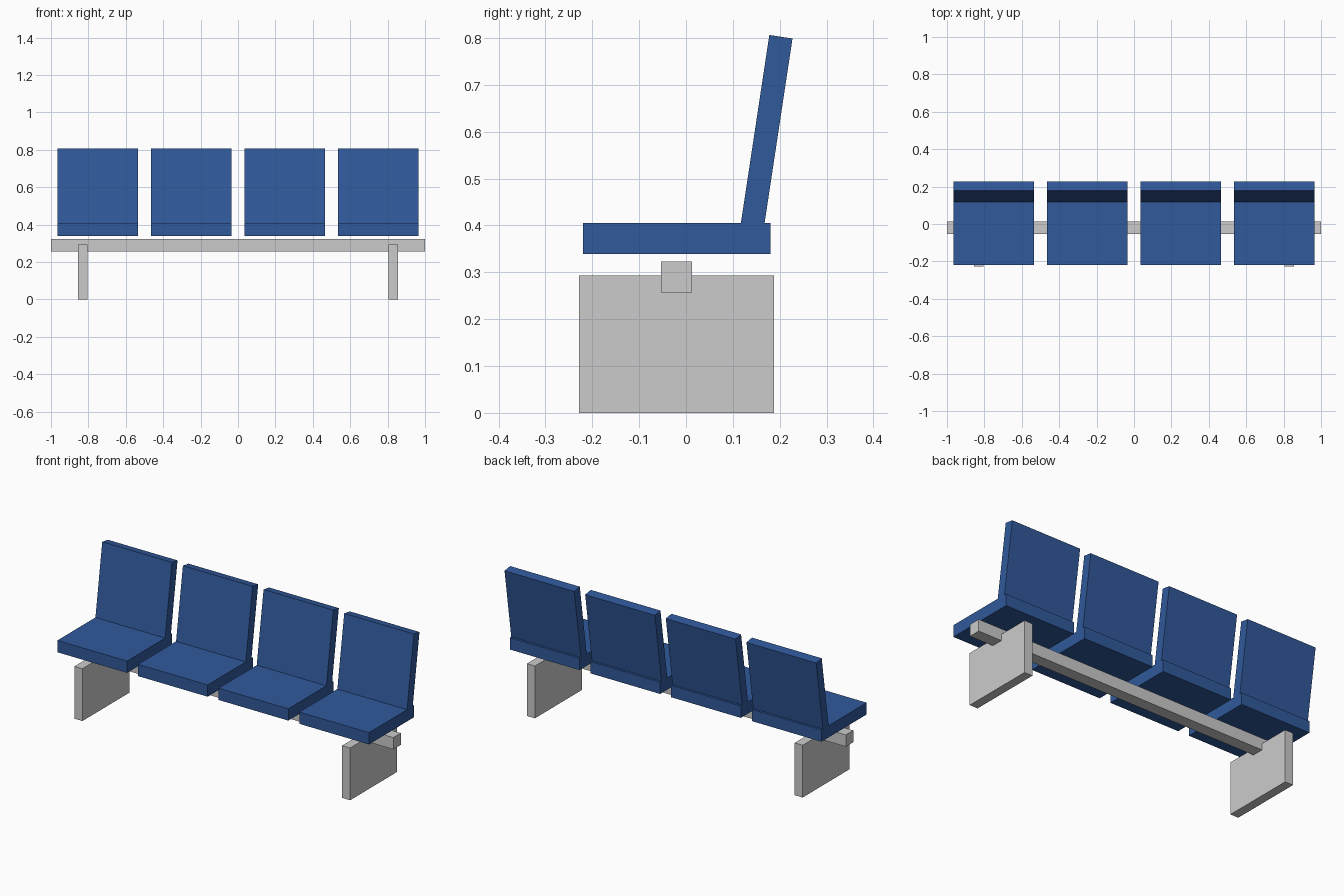
import bpy
import math
from mathutils import Matrix, Vector

if "Cube" in bpy.data.objects:
    bpy.data.objects.remove(bpy.data.objects["Cube"])

blue = bpy.data.materials.new("blue_upholstery")
blue.diffuse_color = (0.03, 0.10, 0.33, 1)
blue.use_nodes = True
blue.node_tree.nodes["Principled BSDF"].inputs["Base Color"].default_value = blue.diffuse_color


def box(name, center, size, tilt=0.0, material=None):
    """Box of the given size, leaned back by tilt radians about x."""
    bpy.ops.mesh.primitive_cube_add(size=1)
    obj = bpy.context.object
    obj.name = name
    obj.data.transform(Matrix.Diagonal((*size, 1)))
    obj.location = center
    obj.rotation_euler.x = tilt
    if material:
        obj.data.materials.append(material)
    return obj


# Support beam running the whole length
box("beam", (0, -0.02, 0.29), (2.0, 0.066, 0.066))

# Slab legs near both ends
for side, x in (("left", -0.83), ("right", 0.83)):
    box(f"{side}_leg", (x, -0.02, 0.1465), (0.05, 0.416, 0.293))

# Four seats, each with a reclined backrest set into the cushion
TILT = math.radians(8.6)
BACK_LENGTH = 0.415
back_top = Vector((0, 0.2025, 0.8025))
back_center = back_top - Vector((0, math.sin(TILT), math.cos(TILT))) * BACK_LENGTH / 2
for i in range(4):
    x = -0.75 + 0.5 * i
    box(f"seat_{i + 1}", (x, -0.02, 0.3725), (0.432, 0.4, 0.066), material=blue)
    box(f"backrest_{i + 1}", back_center + Vector((x, 0, 0)),
        (0.432, 0.05, BACK_LENGTH), -TILT, blue)
